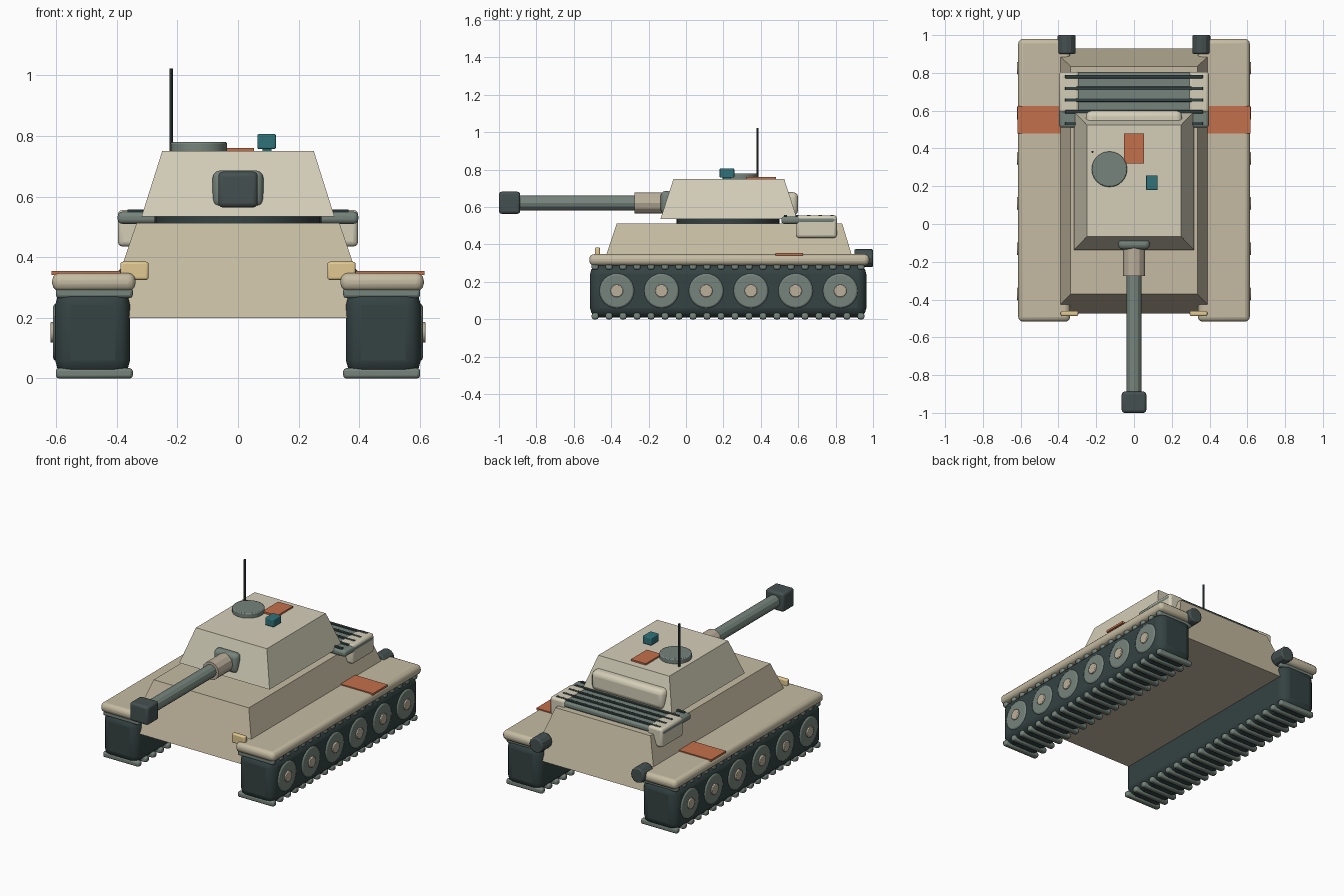
import bpy, bmesh, math
from mathutils import Matrix, Vector

if "Cube" in bpy.data.objects:
    bpy.data.objects.remove(bpy.data.objects["Cube"])


def material(name, rgb):
    m = bpy.data.materials.new(name)
    m.diffuse_color = (*rgb, 1)
    m.use_nodes = True
    m.node_tree.nodes["Principled BSDF"].inputs["Base Color"].default_value = m.diffuse_color
    return m


SAND = material("sand", (0.56, 0.50, 0.36))
CREAM = material("cream", (0.66, 0.62, 0.48))
SLEEVE = material("sleeve_tan", (0.50, 0.43, 0.33))
GREEN = material("grey_green", (0.18, 0.23, 0.20))
DARK = material("dark_steel", (0.06, 0.08, 0.08))
TRACK = material("track_dark", (0.035, 0.055, 0.055))
ORANGE = material("orange", (0.55, 0.16, 0.07))
TEAL = material("teal", (0.03, 0.17, 0.19))
LAMP = material("lamp_yellow", (0.75, 0.58, 0.28))


def finish(bm, name, mat, bevel=0, segments=3, smooth=True):
    bmesh.ops.recalc_face_normals(bm, faces=bm.faces)
    mesh = bpy.data.meshes.new(name)
    bm.to_mesh(mesh)
    bm.free()
    mesh.materials.append(mat)
    ob = bpy.data.objects.new(name, mesh)
    bpy.context.collection.objects.link(ob)
    if bevel:
        mod = ob.modifiers.new("bevel", 'BEVEL')
        mod.width, mod.segments = bevel, segments
        mod.limit_method = 'ANGLE'
        mod.angle_limit = math.radians(40)
    if smooth:
        bpy.ops.object.select_all(action='DESELECT')
        ob.select_set(True)
        bpy.context.view_layer.objects.active = ob
        bpy.ops.object.shade_smooth_by_angle(angle=math.radians(29))
    return ob


def box(name, mat, x, y, z, bevel=0, segments=3):
    """Box from (min, max) ranges."""
    bm = bmesh.new()
    size = [r[1] - r[0] for r in (x, y, z)]
    mid = Vector([(r[0] + r[1]) / 2 for r in (x, y, z)])
    bmesh.ops.create_cube(bm, size=1, matrix=Matrix.Translation(mid) @ Matrix.Diagonal((*size, 1)))
    return finish(bm, name, mat, bevel, segments)


def cylinder(name, mat, start, end, r, sides=24, bevel=0):
    a, b = Vector(start), Vector(end)
    d = b - a
    bm = bmesh.new()
    rot = d.to_track_quat('Z', 'Y').to_matrix().to_4x4()
    bmesh.ops.create_cone(bm, cap_ends=True, segments=sides, radius1=r, radius2=r,
                          depth=d.length, matrix=Matrix.Translation((a + b) / 2) @ rot)
    return finish(bm, name, mat, bevel, 2)


def frustum(name, mat, low, high):
    """Sloped block; low and high are (half_width, y0, y1, z)."""
    bm = bmesh.new()
    rings = [[bm.verts.new((sx * w, y, z)) for sx, y in ((-1, y0), (1, y0), (1, y1), (-1, y1))]
             for w, y0, y1, z in (low, high)]
    bm.faces.new(rings[0])
    bm.faces.new(rings[1])
    for i in range(4):
        j = (i + 1) % 4
        bm.faces.new((rings[0][i], rings[0][j], rings[1][j], rings[1][i]))
    return finish(bm, name, mat, smooth=False)


# Hull, turret ring and turret
frustum("hull", SAND, (0.44, -0.475, 0.93, 0.2), (0.335, -0.37, 0.835, 0.512))
cylinder("turret_ring", TRACK, (0, 0.225, 0.505), (0, 0.225, 0.54), 0.275, 32)
frustum("turret", CREAM, (0.318, -0.137, 0.595, 0.535), (0.25, -0.067, 0.525, 0.75))
box("turret_bustle", CREAM, (-0.255, 0.255), (0.47, 0.6), (0.555, 0.68), 0.03)

# Gun
box("mantlet", GREEN, (-0.084, 0.084), (-0.135, -0.075), (0.563, 0.686), 0.025)
cylinder("barrel_sleeve", SLEEVE, (0, -0.275, 0.622), (0, -0.1, 0.622), 0.057, 12)
cylinder("gun_barrel", GREEN, (0, -0.9, 0.622), (0, -0.2, 0.622), 0.04, 12)
box("muzzle_brake", DARK, (-0.065, 0.065), (-1.0, -0.887), (0.564, 0.682), 0.015)

# Turret roof fittings
cylinder("hatch", GREEN, (-0.13, 0.29, 0.745), (-0.13, 0.29, 0.78), 0.094, 24, 0.006)
cylinder("antenna", TRACK, (-0.22, 0.382, 0.68), (-0.22, 0.382, 1.022), 0.006, 8)
box("roof_panel", ORANGE, (-0.053, 0.052), (0.32, 0.48), (0.745, 0.76))
box("sight_block", TEAL, (0.064, 0.125), (0.18, 0.258), (0.757, 0.806), 0.005)
box("sight_base", TEAL, (0.08, 0.11), (0.2, 0.238), (0.745, 0.76))

# Engine deck with slats
box("engine_deck", GREEN, (-0.397, 0.397), (0.51, 0.802), (0.51, 0.55), 0.015)
for i in range(5):
    y = 0.532 + i * 0.062
    box(f"deck_slat_{i}", TRACK, (-0.365, 0.365), (y - 0.009, y + 0.009), (0.54, 0.558), 0.003, 2)

# Paired side parts
for s, side in ((-1, "left"), (1, "right")):
    def span(a, b):
        return tuple(sorted((s * a, s * b)))

    box(f"fender_{side}", SAND, span(0.338, 0.613), (-0.517, 0.98), (0.288, 0.348), 0.025)
    box(f"fender_stripe_{side}", ORANGE, span(0.37, 0.616), (0.478, 0.626), (0.342, 0.355))
    box(f"track_{side}", TRACK, span(0.356, 0.603), (-0.513, 0.964), (0.01, 0.292), 0.05)
    box(f"stowage_box_{side}", CREAM, span(0.29, 0.396), (0.59, 0.806), (0.435, 0.556), 0.016)
    box(f"headlight_{side}", LAMP, span(0.295, 0.388), (-0.487, -0.46), (0.325, 0.385), 0.008)
    cylinder(f"exhaust_{side}", DARK, (s * 0.357, 0.9, 0.327), (s * 0.357, 1.0, 0.327), 0.048, 12, 0.008)

    # Track links along the bottom and top runs
    for i in range(20):
        y = -0.486 + i * 0.0748
        for run, z in (("lower", 0.0), ("upper", 0.265)):
            box(f"{run}_link_{side}_{i}", GREEN, span(0.347, 0.601),
                (y - 0.018, y + 0.018), (z, z + 0.034), 0.01, 2)

    # Road wheels and hubs
    for i in range(6):
        y = -0.37 + i * 0.239
        cylinder(f"road_wheel_{side}_{i}", GREEN, (s * 0.56, y, 0.152), (s * 0.61, y, 0.152), 0.094, 24, 0.01)
        cylinder(f"wheel_hub_{side}_{i}", SLEEVE, (s * 0.6, y, 0.152), (s * 0.619, y, 0.152), 0.034, 16, 0.004)
